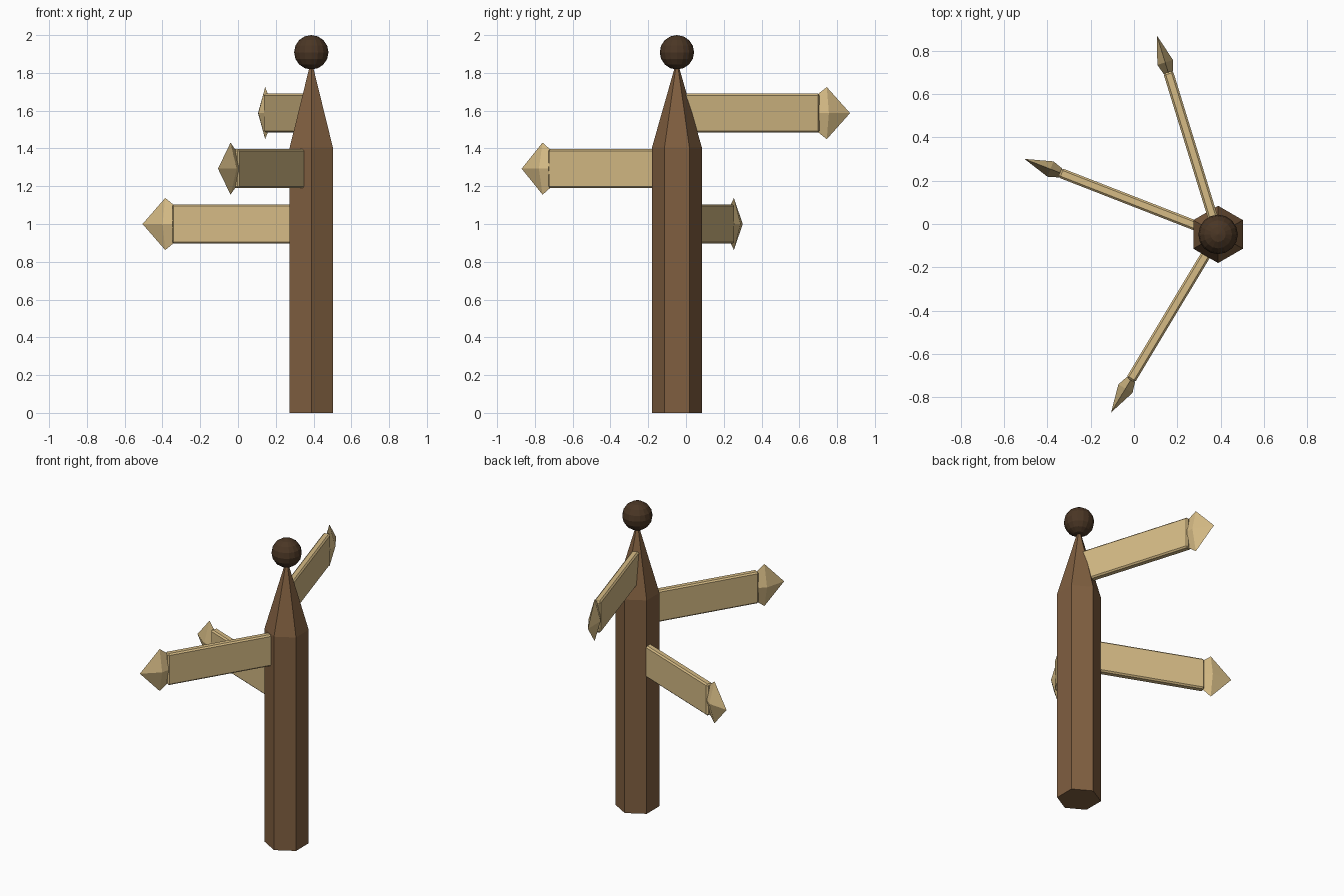
import bpy, bmesh, math
from mathutils import Matrix

if "Cube" in bpy.data.objects:
    bpy.data.objects.remove(bpy.data.objects["Cube"])

PX, PY = 0.388, -0.048   # post axis


def material(name, rgb):
    m = bpy.data.materials.new(name)
    m.diffuse_color = (*rgb, 1)
    m.use_nodes = True
    m.node_tree.nodes["Principled BSDF"].inputs["Base Color"].default_value = m.diffuse_color
    return m


BROWN = material("post brown", (0.216, 0.114, 0.051))
TAN = material("board tan", (0.67, 0.497, 0.235))
DARK = material("knob dark brown", (0.069, 0.037, 0.018))


def finish(bm, name, mat, matrix):
    bmesh.ops.recalc_face_normals(bm, faces=bm.faces)
    mesh = bpy.data.meshes.new(name)
    bm.to_mesh(mesh)
    bm.free()
    mesh.transform(matrix)
    mesh.materials.append(mat)
    ob = bpy.data.objects.new(name, mesh)
    bpy.context.collection.objects.link(ob)
    return ob


def loft(bm, rings, tip):
    """Join equal-sized rings, close the first one and run the last to a tip."""
    loops = [[bm.verts.new(p) for p in r] for r in rings]
    n = len(loops[0])
    bm.faces.new(loops[0])
    for a, b in zip(loops, loops[1:]):
        for i in range(n):
            bm.faces.new((a[i], a[(i + 1) % n], b[(i + 1) % n], b[i]))
    t = bm.verts.new(tip)
    for i in range(n):
        bm.faces.new((loops[-1][i], loops[-1][(i + 1) % n], t))


at_post = Matrix.Translation((PX, PY, 0))

# hexagonal post with pointed top
bm = bmesh.new()
hexagon = [(0.132 * math.cos(math.radians(30 + 60 * i)),
            0.132 * math.sin(math.radians(30 + 60 * i))) for i in range(6)]
loft(bm, [[(x, y, z) for x, y in hexagon] for z in (0, 1.405)], (0, 0, 1.87))
finish(bm, "post", BROWN, at_post)

# round knob
bm = bmesh.new()
bmesh.ops.create_uvsphere(bm, u_segments=16, v_segments=8, radius=0.091)
finish(bm, "knob", DARK, at_post @ Matrix.Translation((0, 0, 1.909)))


def sign(name, z, angle):
    place = Matrix.Translation((PX, PY, z)) @ Matrix.Rotation(math.radians(angle), 4, 'Z')
    # chamfered board running out from the post
    bm = bmesh.new()
    bmesh.ops.create_cube(bm, size=1, matrix=Matrix.Translation((0.392, 0, 0))
                          @ Matrix.Diagonal((0.784, 0.046, 0.207, 1)))
    bmesh.ops.bevel(bm, geom=bm.edges[:], offset=0.009, segments=1,
                    affect='EDGES', profile=0.5)
    finish(bm, name + "_board", TAN, place)
    # flattened diamond arrowhead
    bm = bmesh.new()
    loft(bm, [[(d, t, 0), (d, 0, h), (d, -t, 0), (d, 0, -h)]
              for d, t, h in ((0.78, 0.022, 0.1), (0.83, 0.038, 0.138))], (0.959, 0, 0))
    finish(bm, name + "_arrowhead", TAN, place)


for name, z, angle in (("lower_sign", 1.0, 158.7),
                       ("middle_sign", 1.293, 239.0),
                       ("upper_sign", 1.587, 107.1)):
    sign(name, z, angle)
